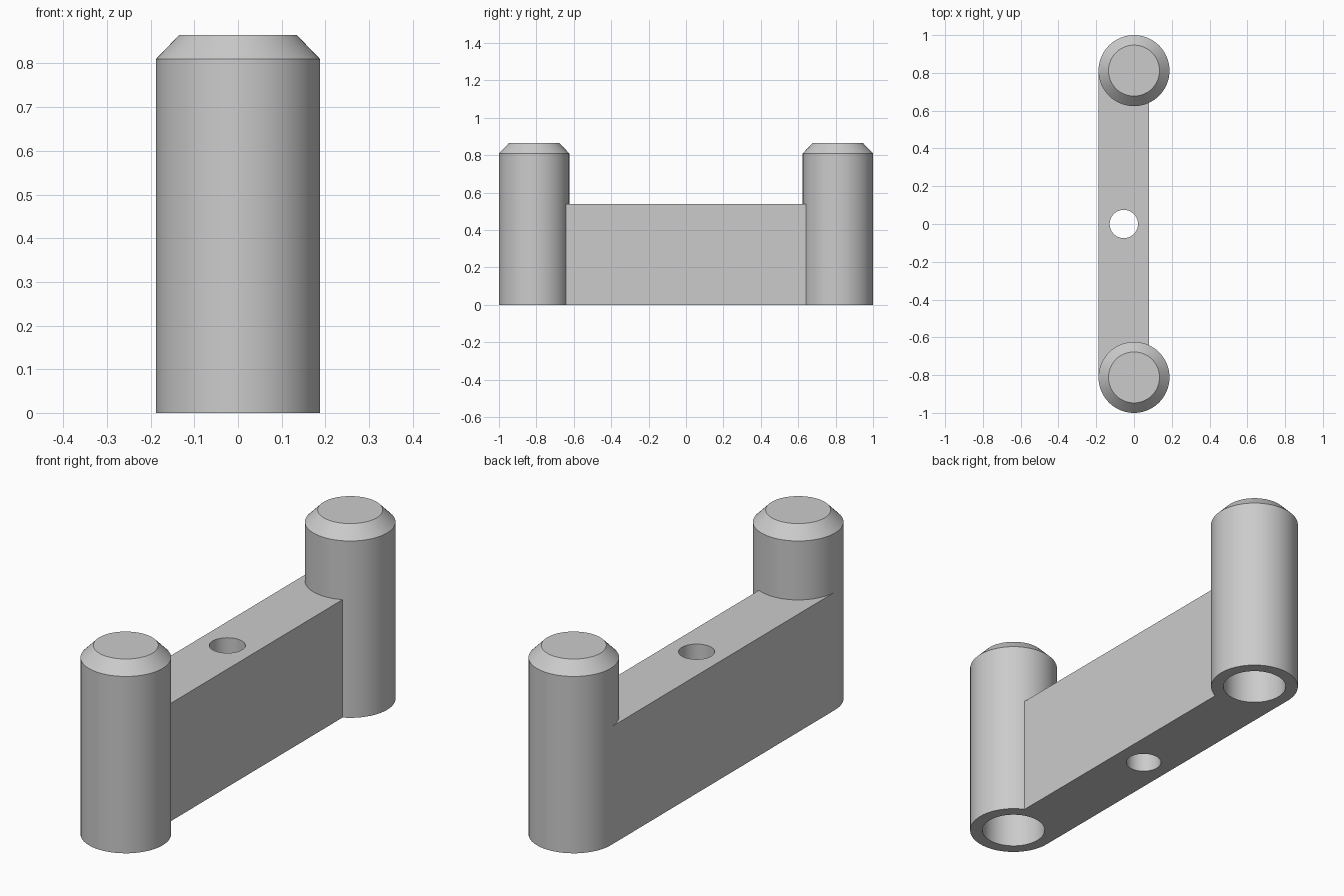
import bpy
import bmesh
import math

if "Cube" in bpy.data.objects:
    bpy.data.objects.remove(bpy.data.objects["Cube"], do_unlink=True)

R, TIP_R, BORE_R = 0.188, 0.135, 0.135
POST_Y = 1 - R
SHOULDER_Z, TOP_Z, BAR_TOP = 0.81, 0.865, 0.54
BAR_X = 0.08
HOLE_X, HOLE_R = (BAR_X - R) / 2, 0.075
SIDES = 64

grey = bpy.data.materials.new("plain_grey")
grey.use_nodes = True
colour = (0.6, 0.6, 0.6, 1)
grey.diffuse_color = colour
grey.node_tree.nodes["Principled BSDF"].inputs["Base Color"].default_value = colour


def make_object(name, bm):
    bmesh.ops.recalc_face_normals(bm, faces=bm.faces)
    mesh = bpy.data.meshes.new(name)
    bm.to_mesh(mesh)
    bm.free()
    mesh.materials.append(grey)
    obj = bpy.data.objects.new(name, mesh)
    bpy.context.collection.objects.link(obj)
    return obj


def turned(name, profile, x, y):
    """Closed solid turned from (radius, height) pairs."""
    bm = bmesh.new()
    rings = []
    for r, z in profile:
        angles = [2 * math.pi * i / SIDES for i in range(SIDES)]
        rings.append([bm.verts.new((x + r * math.cos(a), y + r * math.sin(a), z)) for a in angles])
    for low, high in zip(rings, rings[1:]):
        for i in range(SIDES):
            j = (i + 1) % SIDES
            bm.faces.new((low[i], low[j], high[j], high[i]))
    bm.faces.new(rings[0])
    bm.faces.new(rings[-1])
    return make_object(name, bm)


def combine(target, other, operation):
    mod = target.modifiers.new(other.name, "BOOLEAN")
    mod.operation = operation
    mod.solver = "EXACT"
    mod.object = other
    bpy.context.view_layer.objects.active = target
    bpy.ops.object.modifier_apply(modifier=mod.name)
    bpy.data.objects.remove(other, do_unlink=True)


# Cross bar, flush with one side of the posts
bm = bmesh.new()
bmesh.ops.create_cube(bm, size=1)
for v in bm.verts:
    v.co.x = BAR_X if v.co.x > 0 else -R
    v.co.y *= 2 * POST_Y
    v.co.z = BAR_TOP if v.co.z > 0 else 0
bracket = make_object("post_bracket", bm)

# Chamfered posts at both ends
for side in (-1, 1):
    post = turned("post", [(R, 0), (R, SHOULDER_Z), (TIP_R, TOP_Z)], 0, side * POST_Y)
    combine(bracket, post, "UNION")

# Blind sockets below the posts
for side in (-1, 1):
    bore = turned("socket_cutter", [(BORE_R, -0.1), (BORE_R, SHOULDER_Z)], 0, side * POST_Y)
    combine(bracket, bore, "DIFFERENCE")

# Screw hole through the bar
hole = turned("hole_cutter", [(HOLE_R, -0.1), (HOLE_R, BAR_TOP + 0.1)], HOLE_X, 0)
combine(bracket, hole, "DIFFERENCE")

bpy.ops.object.select_all(action="DESELECT")
bracket.select_set(True)
bpy.context.view_layer.objects.active = bracket
bpy.ops.object.shade_smooth_by_angle(angle=math.radians(30))
